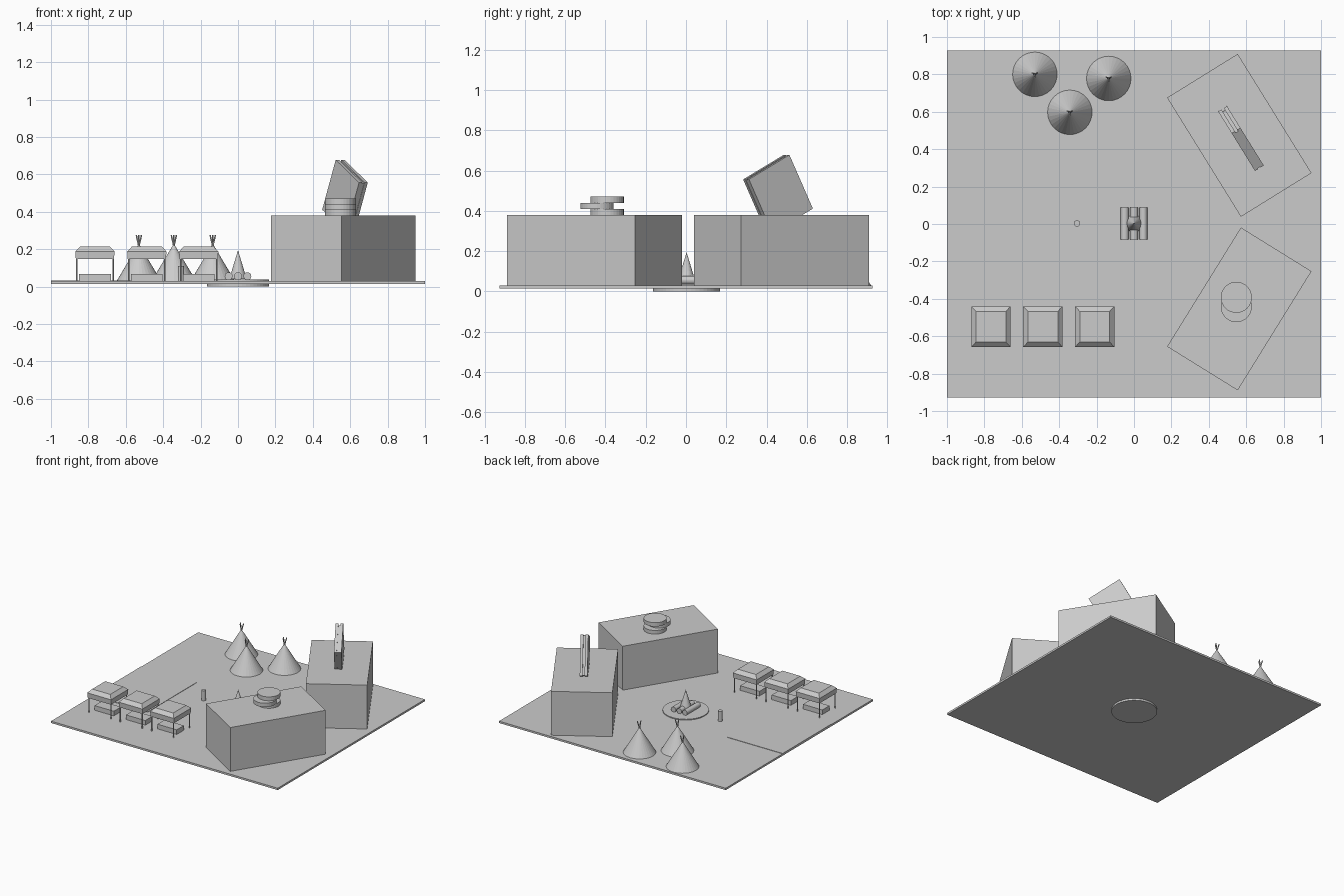
import bpy, bmesh, math
from mathutils import Matrix, Vector

if "Cube" in bpy.data.objects:
    bpy.data.objects.remove(bpy.data.objects["Cube"])


def make(name, bm, mat=Matrix()):
    bm.transform(mat)
    bmesh.ops.recalc_face_normals(bm, faces=bm.faces)
    me = bpy.data.meshes.new(name)
    bm.to_mesh(me)
    bm.free()
    ob = bpy.data.objects.new(name, me)
    bpy.context.collection.objects.link(ob)
    return ob


def box(name, size, loc, rot=Matrix()):
    bm = bmesh.new()
    bmesh.ops.create_cube(bm, size=1)
    bmesh.ops.scale(bm, vec=size, verts=bm.verts)
    return make(name, bm, Matrix.Translation(loc) @ rot)


def rod(name, a, b, r1, r2=None, sides=32):
    """Cylinder or cone running from point a to point b."""
    a, b = Vector(a), Vector(b)
    d = b - a
    bm = bmesh.new()
    bmesh.ops.create_cone(bm, cap_ends=True, segments=sides, radius1=r1,
                          radius2=r1 if r2 is None else r2, depth=d.length)
    bmesh.ops.remove_doubles(bm, verts=bm.verts, dist=1e-5)
    rot = d.to_track_quat('Z', 'Y').to_matrix().to_4x4()
    return make(name, bm, Matrix.Translation((a + b) / 2) @ rot)


G = 0.03  # ground level

# Ground slab and thin raised patch at the left edge
box("ground", (2, 1.855, 0.015), (0, 0.0, 0.0225))
box("ground_patch", (0.485, 0.61, 0.008), (-0.7575, -0.095, 0.029))

# Fire pit: stone disc, logs, flame
rod("fire_pit", (0, 0.003, 0), (0, 0.003, 0.037), 0.167, sides=48)
for i, x in enumerate((-0.05, 0, 0.05)):
    rod(f"log_{i}", (x, -0.084, 0.056), (x, 0.087, 0.056), 0.021)
rod("flame", (0, 0.003, 0.04), (0, 0.003, 0.195), 0.047, 0)

# Small post beside the fire
rod("small_post", (-0.305, 0.003, G), (-0.305, 0.003, 0.11), 0.017)

# Two large buildings, mirrored about the x axis
ANG = math.radians(58.2)
for side, name in ((1, "back"), (-1, "front")):
    box(f"{name}_building", (0.749, 0.444, 0.35), (0.563, 0.464 * side + 0.01, 0.205),
        Matrix.Rotation(-ANG * side, 4, 'Z'))

# Tilted sandwich sign on the back building: two slices, recessed filling
tilt = Matrix.Rotation(-ANG, 4, 'Z') @ Matrix.Rotation(math.radians(27.2), 4, 'Y')
centre = Vector((0.572, 0.457, 0.484))
for name, size, off in (("slice_left", (0.266, 0.02, 0.30), (0, -0.0175, 0)),
                        ("slice_right", (0.266, 0.02, 0.30), (0, 0.0175, 0)),
                        ("filling", (0.25, 0.016, 0.29), (0.006, 0, -0.001))):
    box(name, size, centre + tilt @ Vector(off), tilt)

# Stacked disc sign on the front building
for i, y in enumerate((-0.392, -0.442, -0.392)):
    z = 0.378 + i * 0.031
    rod(f"sign_disc_{i}", (0.547, y, z), (0.547, y, z + 0.031), 0.083)

# Conical tents with crossing poles
for i, (x, y) in enumerate(((-0.53, 0.80), (-0.135, 0.778), (-0.343, 0.597))):
    rod(f"tent_{i}", (x, y, G), (x, y, 0.23), 0.119, 0)
    for k in range(3):
        a = math.radians(120 * k + 30)
        c, s = math.cos(a), math.sin(a)
        rod(f"tent_{i}_pole_{k}", (x - c * 0.012, y - s * 0.012, 0.17),
            (x + c * 0.016, y + s * 0.016, 0.275), 0.004, sides=8)

# Market stalls: bevelled canopy, four posts, counter
for i, x in enumerate((-0.765, -0.4875, -0.21)):
    y = -0.549
    bm = bmesh.new()
    rings = []
    for hx, hy, z in ((0.102, 0.106, 0.147), (0.105, 0.109, 0.188), (0.08, 0.082, 0.214)):
        rings.append([bm.verts.new((sx * hx, sy * hy, z))
                      for sx, sy in ((-1, -1), (1, -1), (1, 1), (-1, 1))])
    bm.faces.new(rings[0])
    bm.faces.new(rings[2])
    for lo, hi in zip(rings, rings[1:]):
        for k in range(4):
            n = (k + 1) % 4
            bm.faces.new((lo[k], lo[n], hi[n], hi[k]))
    make(f"stall_{i}_canopy", bm, Matrix.Translation((x, y, 0)))
    for sx in (-1, 1):
        for sy in (-1, 1):
            px, py = x + sx * 0.097, y + sy * 0.1
            rod(f"stall_{i}_post", (px, py, G), (px, py, 0.15), 0.004, sides=8)
    box(f"stall_{i}_counter", (0.17, 0.09, 0.037), (x, y, 0.0485))
